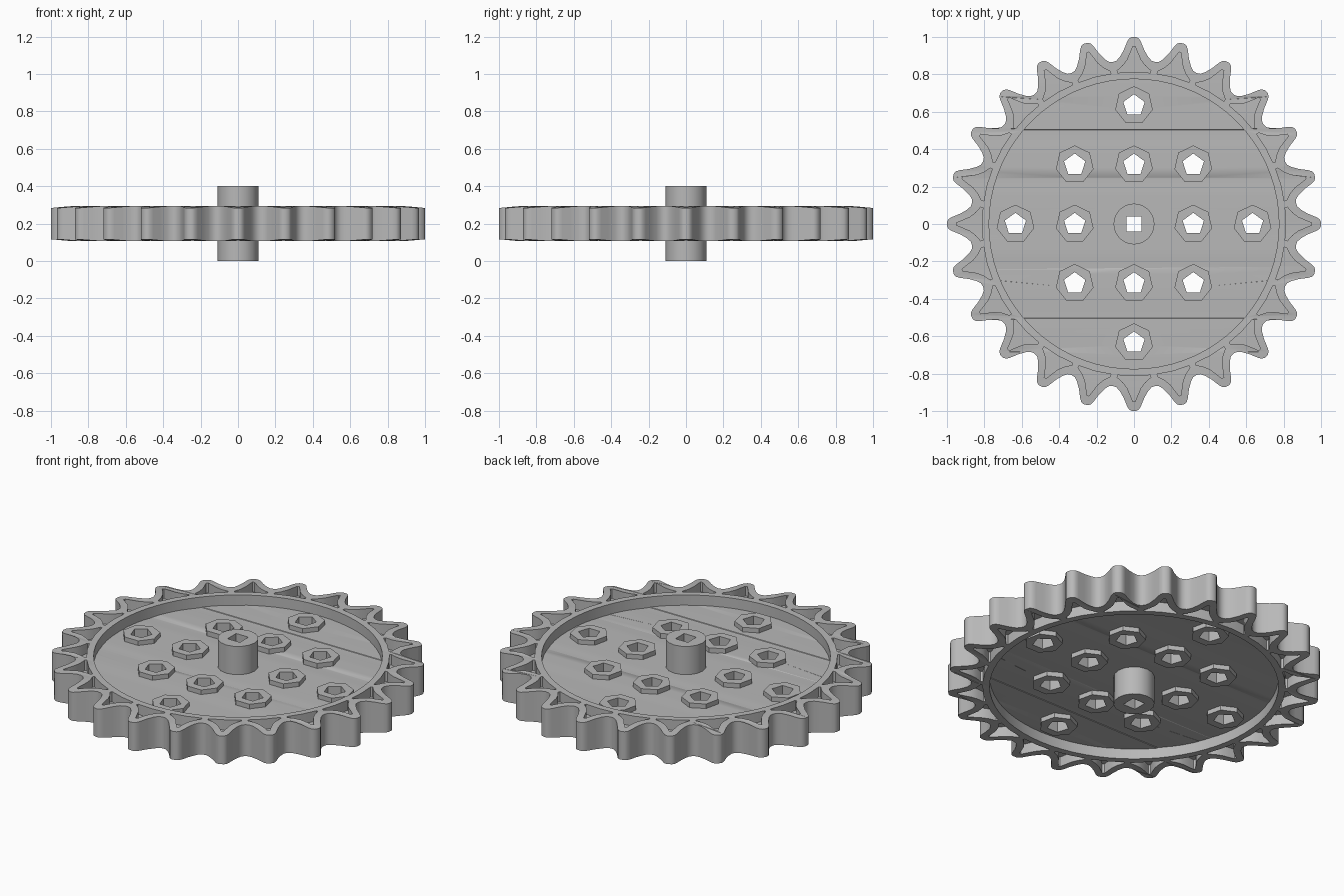
import bpy, bmesh, math

cube = bpy.data.objects.get("Cube")
if cube:
    bpy.data.objects.remove(cube)

TEETH = 24
MID = 0.2  # height of the middle plane

grey = bpy.data.materials.new("grey_plastic")
grey.use_nodes = True
grey.diffuse_color = (0.48, 0.48, 0.48, 1)
grey.node_tree.nodes["Principled BSDF"].inputs["Base Color"].default_value = (0.48, 0.48, 0.48, 1)


def ring(radius, sides, cx=0, cy=0, start=math.pi / 2):
    return [(cx + radius * math.cos(start + math.tau * i / sides),
             cy + radius * math.sin(start + math.tau * i / sides)) for i in range(sides)]


def turn(points, angle):
    c, s = math.cos(angle), math.sin(angle)
    return [(x * c - y * s, x * s + y * c) for x, y in points]


def mirrored(half):
    """Right half of an outline, from bottom to apex, closed by its mirror image."""
    return half + [(-x, y) for x, y in reversed(half) if x > 0]


def slab(name, loops, half_height):
    """Flat outline with holes, extruded both ways from the middle plane."""
    curve = bpy.data.curves.new(name, 'CURVE')
    curve.dimensions = '2D'
    curve.fill_mode = 'BOTH'
    curve.extrude = half_height
    for loop in loops:
        spline = curve.splines.new('POLY')
        spline.points.add(len(loop) - 1)
        for point, (x, y) in zip(spline.points, loop):
            point.co = (x, y, 0, 1)
        spline.use_cyclic_u = True
    obj = bpy.data.objects.new(name, curve)
    bpy.context.collection.objects.link(obj)
    bpy.ops.object.select_all(action='DESELECT')
    obj.select_set(True)
    bpy.context.view_layer.objects.active = obj
    bpy.ops.object.convert(target='MESH')
    obj = bpy.context.object
    obj.name = name
    bm = bmesh.new()
    bm.from_mesh(obj.data)
    bmesh.ops.remove_doubles(bm, verts=bm.verts, dist=0.0002)
    # Tooth tips are slightly thinner than the rim
    for v in bm.verts:
        v.co.z *= 1 - max(0, math.hypot(v.co.x, v.co.y) - 0.9) * 1.0
        v.co.z += MID
    bmesh.ops.recalc_face_normals(bm, faces=bm.faces)
    bm.to_mesh(obj.data)
    bm.free()
    obj.data.materials.clear()
    obj.data.materials.append(grey)
    bpy.ops.object.shade_smooth_by_angle(angle=math.radians(32))
    return obj


# One tooth outline and its triangular pocket, repeated around the rim
tooth = mirrored([(0.114, 0.866), (0.094, 0.873), (0.076, 0.893), (0.055, 0.93),
                  (0.038, 0.972), (0.027, 0.991), (0.012, 1.0)])[1:]
pocket = mirrored([(0.088, 0.808), (0.09, 0.82), (0.06, 0.846), (0.036, 0.878),
                   (0.018, 0.92), (0.006, 0.95)])
pocket.insert(0, (0, 0.814))
outline, pockets = [], []
for i in range(TEETH):
    angle = math.tau * i / TEETH
    outline += turn(tooth, angle)
    pockets.append(turn(pocket, angle))
slab("toothed_rim", [outline, ring(0.775, 72)] + pockets, 0.093)

# Bolt positions: a square grid without its centre, plus four outer ones
STEP = 0.317
bolts = [(x * STEP, y * STEP) for x in (-1, 0, 1) for y in (-1, 0, 1) if x or y]
bolts += [(2 * STEP, 0), (-2 * STEP, 0), (0, 2 * STEP), (0, -2 * STEP)]

# Central plate, which also closes the pockets halfway down
web = [(x * 0.985, y * 0.985) for x, y in outline]
slab("plate", [web, ring(0.09, 16)] + [ring(0.075, 7, x, y) for x, y in bolts], 0.033)

# Raised collars around the bolt holes
for i, (x, y) in enumerate(bolts):
    slab(f"collar_{i + 1}", [ring(0.103, 7, x, y), ring(0.06, 5, x, y)], 0.06)

# Axle hub with a square hole
slab("hub", [ring(0.11, 16), ring(0.057, 4, start=math.pi / 4)], 0.2)
